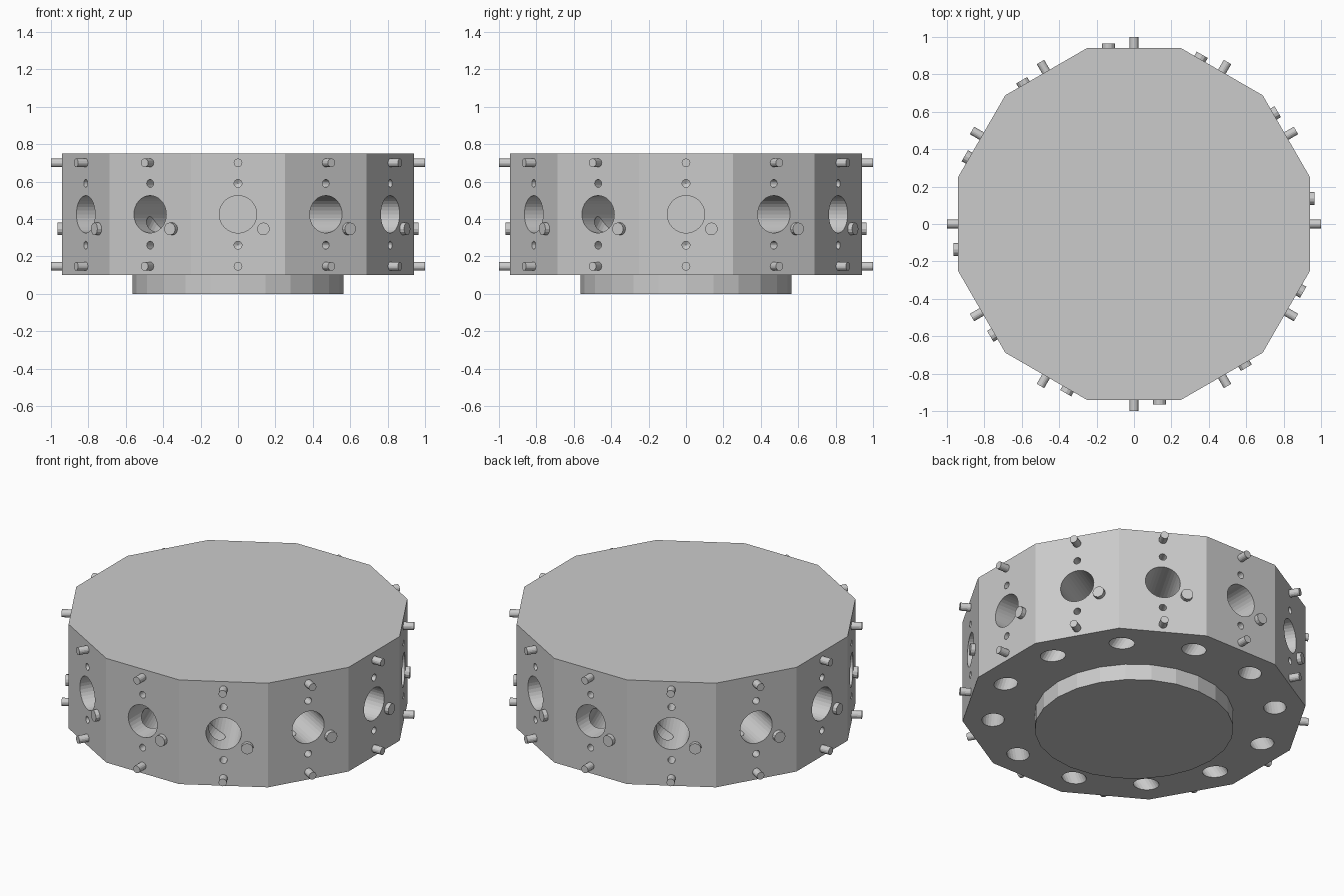
import bpy, bmesh
from math import radians, cos, sin, tan
from mathutils import Vector, Matrix

if "Cube" in bpy.data.objects:
    bpy.data.objects.remove(bpy.data.objects["Cube"])

N = 12
APOTHEM = 0.94
Z0, Z1 = 0.10, 0.75


def add_cyl(bm, p0, p1, r, sides, tip=0.0, turn=0.0):
    """Cylinder from p0 to p1, optionally with a drill point at p1."""
    d = p1 - p0
    rot = d.to_track_quat('Z', 'Y').to_matrix().to_4x4()
    m = Matrix.Translation((p0 + p1) / 2) @ rot @ Matrix.Rotation(turn, 4, 'Z')
    vs = bmesh.ops.create_cone(bm, cap_ends=True, segments=sides, radius1=r,
                               radius2=r, depth=d.length, matrix=m)['verts']
    if tip:
        end = [v for v in vs if (v.co - p1).length < (v.co - p0).length]
        cap = [f for f in end[0].link_faces if all(v in end for v in f.verts)]
        centre = bmesh.ops.poke(bm, faces=cap)['verts'][0]
        centre.co = p1 + d.normalized() * tip


def finish(bm, name):
    bmesh.ops.recalc_face_normals(bm, faces=bm.faces)
    me = bpy.data.meshes.new(name)
    bm.to_mesh(me)
    bm.free()
    ob = bpy.data.objects.new(name, me)
    bpy.context.collection.objects.link(ob)
    return ob


# Twelve-sided turret body
bm = bmesh.new()
add_cyl(bm, Vector((0, 0, Z0)), Vector((0, 0, Z1)),
        APOTHEM / cos(radians(15)), N, turn=radians(15))
body = finish(bm, "turret_body")

# Round mounting flange underneath
bm = bmesh.new()
add_cyl(bm, Vector((0, 0, 0)), Vector((0, 0, Z0)), 0.563, 24)
finish(bm, "mounting_flange")

bores, clamps = bmesh.new(), bmesh.new()
stubs, locators = bmesh.new(), bmesh.new()
for i in range(N):
    a = radians(30 * i)
    n = Vector((cos(a), sin(a), 0))
    t = Vector((-sin(a), cos(a), 0))

    def at(out, side, z):
        return n * out + t * side + Vector((0, 0, z))

    # Tool bore and the two small drilled holes
    add_cyl(bores, at(1.05, 0, 0.425), at(APOTHEM - 0.45, 0, 0.425), 0.10, 32)
    for z in (0.59, 0.26):
        add_cyl(bores, at(1.05, 0, z), at(APOTHEM - 0.10, 0, z), 0.021, 16, tip=0.012)
    # Slanted clamp hole from the underside into the side of the bore
    k = tan(radians(30))
    add_cyl(clamps, at(0.773, -0.207 - 0.1 * k, Z0 - 0.1),
            at(0.773, -0.207 + 0.325 * k, Z0 + 0.325), 0.063, 24)
    # Nozzle stubs above and below, short locating pin beside the bore
    for z in (0.70, 0.147):
        add_cyl(stubs, at(APOTHEM - 0.02, 0, z), at(1.0, 0, z), 0.023, 16)
    add_cyl(locators, at(APOTHEM - 0.02, 0.136, 0.347), at(0.966, 0.136, 0.347), 0.034, 12)

finish(stubs, "nozzle_stubs")
finish(locators, "locating_pins")

# Cut the holes
for bm, name in ((bores, "bore_cutter"), (clamps, "clamp_cutter")):
    cutter = finish(bm, name)
    cutter.hide_render = True
    cutter.hide_viewport = False
    cutter.display_type = 'WIRE'
    mod = body.modifiers.new(name, 'BOOLEAN')
    mod.operation = 'DIFFERENCE'
    mod.solver = 'EXACT'
    mod.object = cutter
